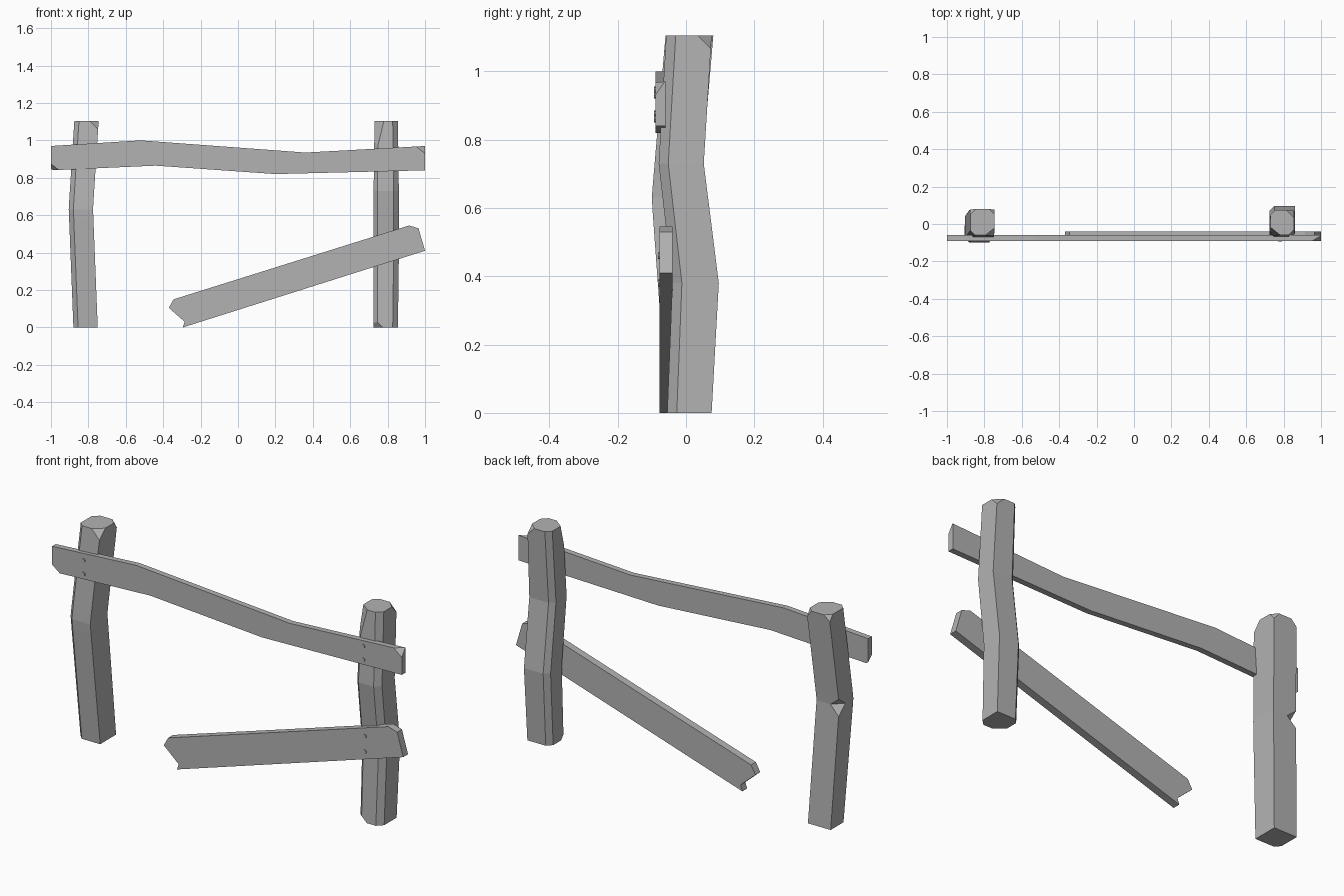
import bpy, bmesh
from mathutils import Vector

cube = bpy.data.objects.get("Cube")
if cube:
    bpy.data.objects.remove(cube, do_unlink=True)

GREY = (0.45, 0.45, 0.45, 1)
wood = bpy.data.materials.new("weathered grey")
wood.use_nodes = True
wood.diffuse_color = GREY
wood.node_tree.nodes["Principled BSDF"].inputs["Base Color"].default_value = GREY


def finish(bm, name):
    bmesh.ops.recalc_face_normals(bm, faces=bm.faces)
    mesh = bpy.data.meshes.new(name)
    bm.to_mesh(mesh)
    bm.free()
    mesh.materials.append(wood)
    obj = bpy.data.objects.new(name, mesh)
    bpy.context.collection.objects.link(obj)
    return obj


def chip(bm, corner, dx, dy, dz):
    """Slice off a corner; the signed offsets run from it along each edge."""
    c = Vector(corner)
    normal = Vector((-1 / dx, -1 / dy, -1 / dz)).normalized()
    geom = bm.verts[:] + bm.edges[:] + bm.faces[:]
    cut = bmesh.ops.bisect_plane(bm, geom=geom, dist=1e-5, plane_co=c + Vector((dx, 0, 0)),
                                 plane_no=normal, clear_outer=True)
    edges = [e for e in cut["geom_cut"] if isinstance(e, bmesh.types.BMEdge)]
    bmesh.ops.contextual_create(bm, geom=edges)


def post(name, rings, chips):
    """Loft rectangular rings (z, x0, x1, y0, y1, four corner chamfers)."""
    bm = bmesh.new()
    loops = []
    for z, x0, x1, y0, y1, (a, b, c, d) in rings:
        outline = [(x0, y0 + a), (x0 + a, y0), (x1 - b, y0), (x1, y0 + b),
                   (x1, y1 - c), (x1 - c, y1), (x0 + d, y1), (x0, y1 - d)]
        loops.append([bm.verts.new((x, y, z)) for x, y in outline])
    for low, high in zip(loops, loops[1:]):
        for i in range(8):
            j = (i + 1) % 8
            bm.faces.new((low[i], low[j], high[j], high[i]))
    bm.faces.new(loops[0][::-1])
    bm.faces.new(loops[-1])
    bmesh.ops.remove_doubles(bm, verts=bm.verts, dist=1e-4)
    bmesh.ops.recalc_face_normals(bm, faces=bm.faces)
    for item in chips:
        chip(bm, *item)
    return finish(bm, name)


def plank(name, outline, front, back, chips=()):
    bm = bmesh.new()
    face = bm.faces.new([bm.verts.new((x, front, z)) for x, z in outline])
    out = bmesh.ops.extrude_face_region(bm, geom=[face])
    moved = [v for v in out["geom"] if isinstance(v, bmesh.types.BMVert)]
    bmesh.ops.translate(bm, verts=moved, vec=(0, back - front, 0))
    if not face.is_valid or len(bm.faces) < len(outline) + 2:
        bm.faces.new([v for v in bm.verts if v not in moved])
    bmesh.ops.recalc_face_normals(bm, faces=bm.faces)
    for item in chips:
        chip(bm, *item)
    return finish(bm, name)


# Right-hand-side post, with a notch in its back outer edge
plain, notch = (0.025, 0, 0, 0), (0.025, 0, 0, 0.05)
post("right_post", [
    (0.00, -0.88, -0.75, -0.055, 0.075, plain),
    (0.58, -0.903, -0.773, -0.097, 0.043, plain),
    (0.63, -0.905, -0.775, -0.10, 0.04, notch),
    (0.67, -0.903, -0.773, -0.097, 0.043, plain),
    (1.105, -0.875, -0.745, -0.06, 0.08, plain),
], [((-0.745, -0.06, 1.105), -0.05, 0.04, -0.045),
    ((-0.745, 0.08, 1.105), -0.03, -0.03, -0.04),
    ((-0.875, 0.08, 1.105), 0.03, -0.03, -0.03)])

# Left-hand-side post, crooked front to back
edges = (0.02, 0.028, 0, 0.025)
post("left_post", [
    (0.00, 0.725, 0.855, -0.055, 0.075, edges),
    (0.38, 0.725, 0.86, -0.04, 0.096, edges),
    (0.73, 0.725, 0.86, -0.08, 0.052, edges),
    (1.105, 0.73, 0.855, -0.058, 0.075, edges),
], [((0.725, -0.055, 0.0), 0.05, 0.04, 0.05),
    ((0.73, -0.058, 1.105), 0.05, 0.04, -0.16),
    ((0.855, 0.075, 1.105), -0.04, -0.04, -0.04)])

# Sagging top rail and fallen lower plank
plank("top_rail", [(-1, 0.84), (-0.44, 0.865), (0.2, 0.82), (1, 0.84),
                   (1, 0.97), (0.36, 0.935), (-0.52, 1.0), (-1, 0.97)],
      -0.09, -0.06,
      [((-1, -0.09, 0.84), 0.045, 0.04, 0.035),
       ((1, -0.09, 0.97), -0.05, 0.028, -0.04)])
plank("fallen_plank", [(-0.37, 0.105), (-0.285, 0.03), (-0.295, 0), (1, 0.41),
                       (0.965, 0.53), (0.915, 0.545), (-0.345, 0.15)],
      -0.078, -0.039)

# Nail heads, two at each joint
for joint, x, y, heights in (("right_rail", -0.82, -0.09, (0.945, 0.875)),
                             ("left_rail", 0.78, -0.09, (0.93, 0.86)),
                             ("plank", 0.78, -0.078, (0.46, 0.38))):
    for i, z in enumerate(heights):
        bpy.ops.mesh.primitive_cylinder_add(vertices=8, radius=0.01, depth=0.008,
                                            location=(x, y, z), rotation=(1.5708, 0, 0))
        nail = bpy.context.object
        nail.name = f"{joint}_nail_{i + 1}"
        nail.data.materials.append(wood)
